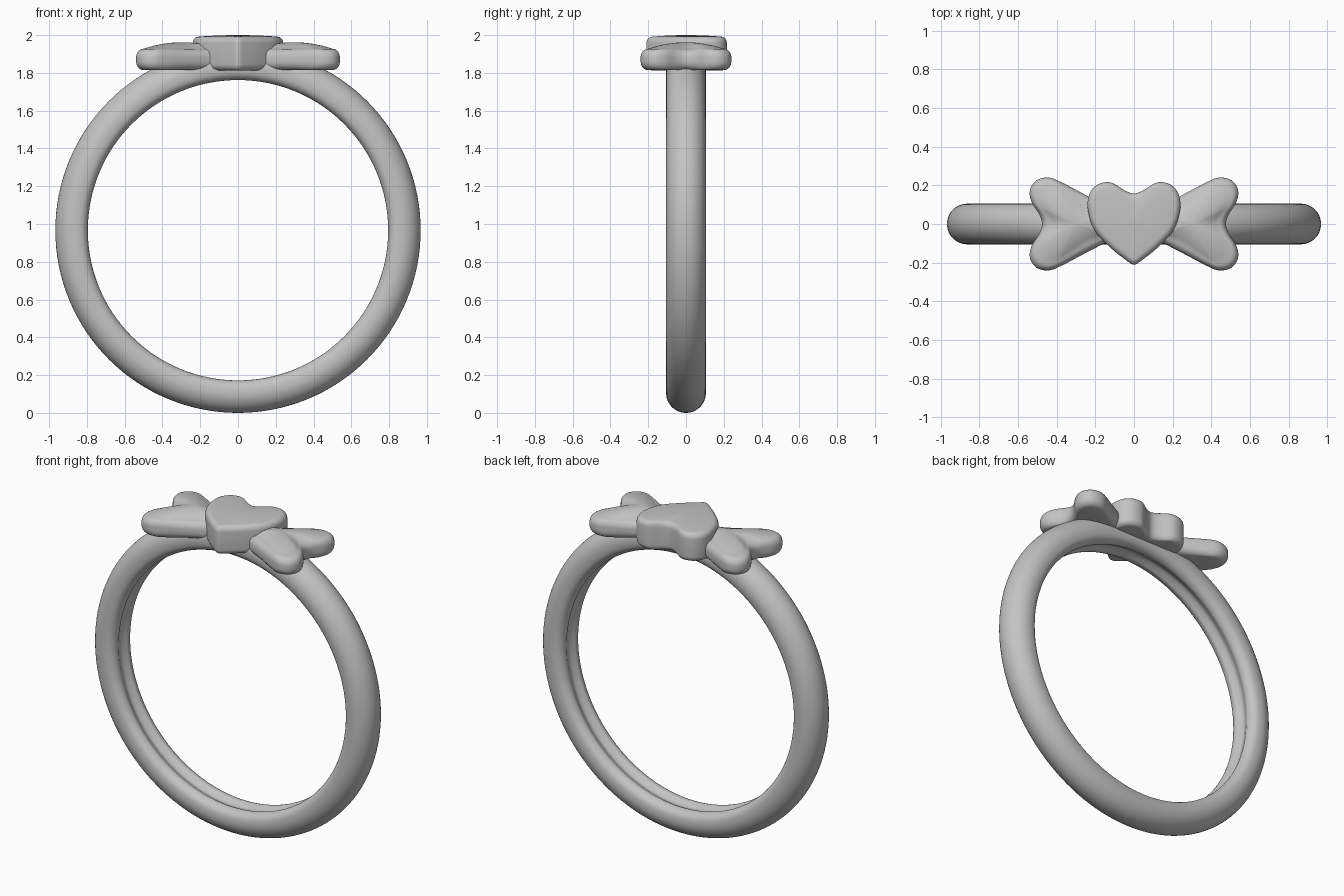
import bpy
import bmesh
import math
from mathutils import Vector

cube = bpy.data.objects.get("Cube")
if cube:
    bpy.data.objects.remove(cube, do_unlink=True)

metal = bpy.data.materials.new("grey metal")
metal.use_nodes = True
grey = (0.55, 0.55, 0.55, 1)
metal.diffuse_color = grey
metal.node_tree.nodes["Principled BSDF"].inputs["Base Color"].default_value = grey


def smooth_loop(points, steps):
    """Closed Catmull-Rom curve through 2D points."""
    n, out = len(points), []
    for i in range(n):
        a, b, c, d = (Vector(points[(i + k) % n]) for k in (-1, 0, 1, 2))
        for s in range(steps):
            t = s / steps
            out.append(0.5 * (2 * b + (c - a) * t + (2 * a - 5 * b + 4 * c - d) * t**2
                              + (3 * b - a - 3 * c + d) * t**3))
    return out


def skin(bm, loops, closed=False):
    """Join successive vertex loops with quads."""
    pairs = list(zip(loops, loops[1:]))
    if closed:
        pairs.append((loops[-1], loops[0]))
    for p, q in pairs:
        n = len(p)
        for i in range(n):
            j = (i + 1) % n
            bm.faces.new((p[i], p[j], q[j], q[i]))


def finish(bm, name):
    bmesh.ops.recalc_face_normals(bm, faces=bm.faces)
    mesh = bpy.data.meshes.new(name)
    bm.to_mesh(mesh)
    bm.free()
    mesh.materials.append(metal)
    obj = bpy.data.objects.new(name, mesh)
    bpy.context.collection.objects.link(obj)
    bpy.ops.object.select_all(action='DESELECT')
    obj.select_set(True)
    bpy.context.view_layer.objects.active = obj
    bpy.ops.object.shade_smooth_by_angle(angle=math.radians(50))


def pillow(name, outline, centre, bottom, top, edge, dome):
    """Plate with rounded rims and a domed top, narrowing towards its centre."""
    centre = Vector(centre)
    rim = top - dome
    arc = [i * math.pi / 12 for i in range(7)]
    # (inset, scale of the remaining shape, height)
    levels = [(edge, s, bottom) for s in (0.3, 0.7)]
    levels += [(edge * (1 - math.sin(a)), 1, bottom + edge * (1 - math.cos(a))) for a in arc]
    levels += [(edge * (1 - math.cos(a)), 1, rim - edge * (1 - math.sin(a))) for a in arc]
    levels += [(edge, s, rim + dome * (1 - s * s)) for s in (0.85, 0.7, 0.5, 0.3, 0.1)]
    bm = bmesh.new()
    loops = []
    for inset, scale, z in levels:
        loop = []
        for p in outline:
            r = p - centre
            q = centre + r * (1 - inset / r.length) * scale
            loop.append(bm.verts.new((q.x, q.y, z)))
        loops.append(loop)
    skin(bm, loops)
    bm.faces.new(loops[0])
    bm.faces.new(loops[-1])
    finish(bm, name)


# Band: rounded outside, shallow groove inside
inner = [(0.099, 0.825), (0.078, 0.802), (0.05, 0.795), (0.028, 0.805)]
outer = [(0.105 * math.cos(a), 0.862 + 0.105 * math.sin(a))
         for a in (i * math.pi / 10 for i in range(11))]
section = smooth_loop(outer + [(-y, r) for y, r in inner] + [(0, 0.815)] + inner[::-1], 3)
band = bmesh.new()
rings = []
for k in range(128):
    angle = k * math.tau / 128
    rings.append([band.verts.new((p.y * math.sin(angle), p.x, 0.967 + p.y * math.cos(angle)))
                  for p in section])
skin(band, rings, closed=True)
finish(band, "ring_band")

# Bow wings: notched tail, narrow at the middle
half = [(0.49, 0.05), (0.53, 0.115), (0.538, 0.175), (0.505, 0.225), (0.44, 0.24),
        (0.37, 0.213), (0.25, 0.15), (0.14, 0.095), (0.06, 0.07)]
wing = [(0.475, 0)] + half + [(0.04, 0)] + [(x, -y) for x, y in half[::-1]]
for side, name in ((1, "left_bow_wing"), (-1, "right_bow_wing")):
    pillow(name, smooth_loop([(side * x, y) for x, y in wing], 5),
           (side * 0.3, 0), 1.815, 1.962, 0.045, 0.035)

# Heart at the centre of the bow
half = [(0.05, 0.175), (0.12, 0.215), (0.19, 0.203), (0.232, 0.15), (0.238, 0.07),
        (0.205, -0.03), (0.13, -0.115), (0.04, -0.188)]
heart = [(0, 0.158)] + half + [(0, -0.21)] + [(-x, y) for x, y in half[::-1]]
pillow("heart", smooth_loop(heart, 5), (0, 0), 1.812, 2.0, 0.035, 0.008)
